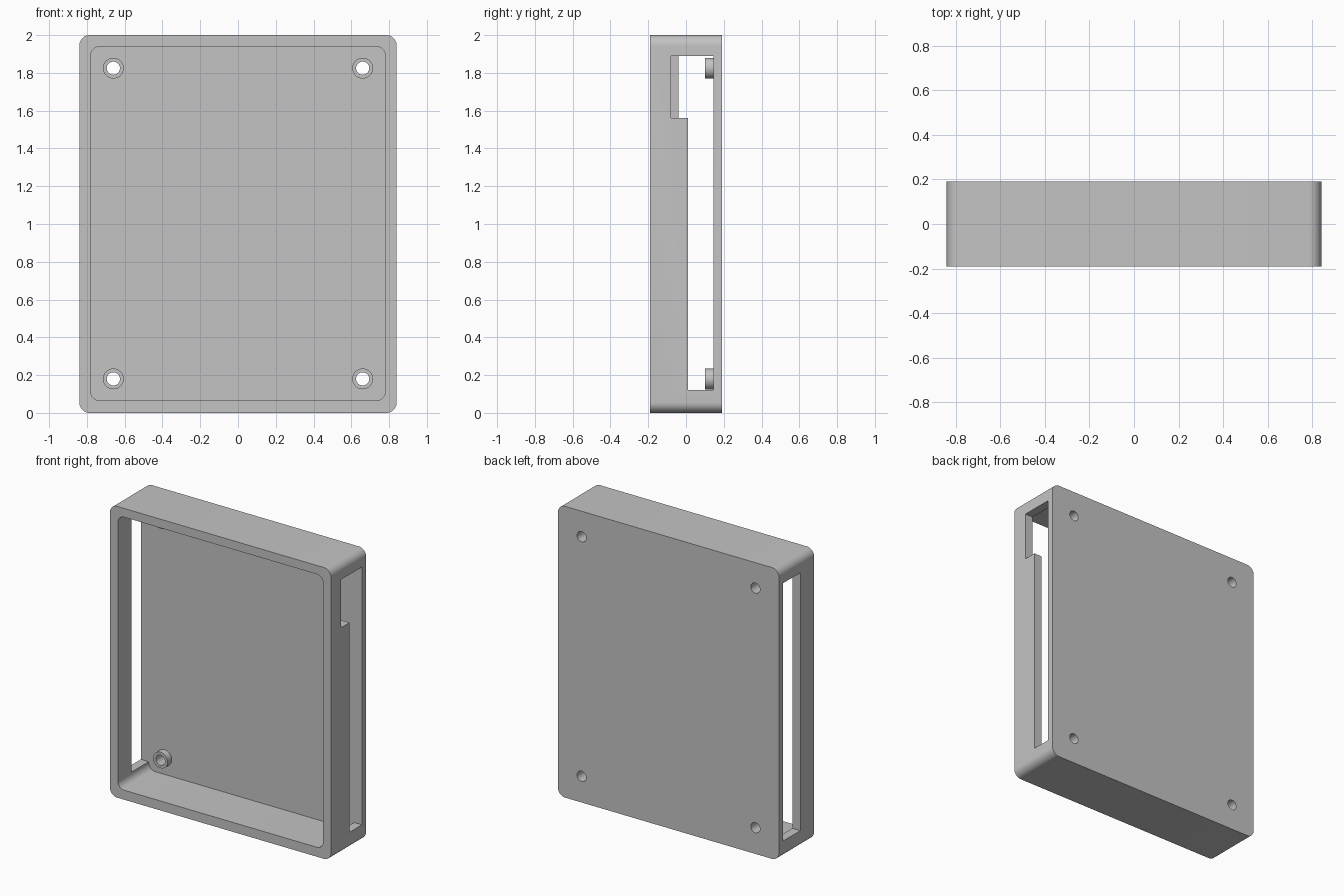
import bpy, bmesh, math
from mathutils import Vector

if "Cube" in bpy.data.objects:
    bpy.data.objects.remove(bpy.data.objects["Cube"], do_unlink=True)

grey = bpy.data.materials.new("light grey plastic")
grey.use_nodes = True
tone = (0.55, 0.55, 0.55, 1)
grey.diffuse_color = tone
grey.node_tree.nodes["Principled BSDF"].inputs["Base Color"].default_value = tone

FRONT, BACK, FLOOR = -0.19, 0.19, 0.145


def prism(name, outline, y0, y1):
    """Extrude an x-z outline from y0 to y1."""
    bm = bmesh.new()
    face = bm.faces.new([bm.verts.new((x, y0, z)) for x, z in outline])
    ext = bmesh.ops.extrude_face_region(bm, geom=[face])["geom"]
    verts = [v for v in ext if isinstance(v, bmesh.types.BMVert)]
    bmesh.ops.translate(bm, verts=verts, vec=Vector((0, y1 - y0, 0)))
    bmesh.ops.recalc_face_normals(bm, faces=bm.faces)
    mesh = bpy.data.meshes.new(name)
    bm.to_mesh(mesh)
    bm.free()
    mesh.materials.append(grey)
    obj = bpy.data.objects.new(name, mesh)
    bpy.context.collection.objects.link(obj)
    return obj


def circle(cx, cz, r, n=32):
    return [(cx + r * math.cos(math.tau * i / n), cz + r * math.sin(math.tau * i / n)) for i in range(n)]


def box(x0, x1, z0, z1):
    return [(x0, z0), (x1, z0), (x1, z1), (x0, z1)]


def rounded(x0, x1, z0, z1, r, n=10):
    centres = [(x1 - r, z1 - r), (x0 + r, z1 - r), (x0 + r, z0 + r), (x1 - r, z0 + r)]
    return [(cx + r * math.cos((q + i / n) * math.pi / 2), cz + r * math.sin((q + i / n) * math.pi / 2))
            for q, (cx, cz) in enumerate(centres) for i in range(n + 1)]


def cut(target, cutter):
    """Subtract the cutter, then discard it."""
    cutter.hide_render = True
    mod = target.modifiers.new("cut", 'BOOLEAN')
    mod.operation, mod.solver, mod.object = 'DIFFERENCE', 'EXACT', cutter
    bpy.context.view_layer.objects.active = target
    bpy.ops.object.modifier_apply(modifier=mod.name)
    bpy.data.objects.remove(cutter, do_unlink=True)


# Open-fronted tray
tray = prism("case_tray", rounded(-0.84, 0.84, 0, 2, 0.055), FRONT, BACK)
cut(tray, prism("cavity", rounded(-0.78, 0.78, 0.065, 1.94, 0.05), FRONT - 0.1, FLOOR))

# Side windows: plain on one side, stepped on the other
cut(tray, prism("right_window", box(-0.9, -0.7, 0.12, 1.89), -0.04, FLOOR))
cut(tray, prism("left_window", box(0.7, 0.9, 0.12, 1.89), 0.01, FLOOR))
cut(tray, prism("left_notch", box(0.7, 0.9, 1.56, 1.89), -0.08, 0.05))

# Screw bosses with holes through the back
parts = [tray]
for side, x in (("right", -0.66), ("left", 0.66)):
    for level, z in (("lower", 0.18), ("upper", 1.825)):
        boss = prism(f"{level}_{side}_boss", circle(x, z, 0.055), 0.10, FLOOR)
        for part in (tray, boss):
            cut(part, prism("screw_hole", circle(x, z, 0.035), 0.05, BACK + 0.05))
        parts.append(boss)

bpy.ops.object.select_all(action='DESELECT')
for part in parts:
    part.select_set(True)
bpy.context.view_layer.objects.active = tray
bpy.ops.object.shade_smooth_by_angle(angle=math.radians(30))
